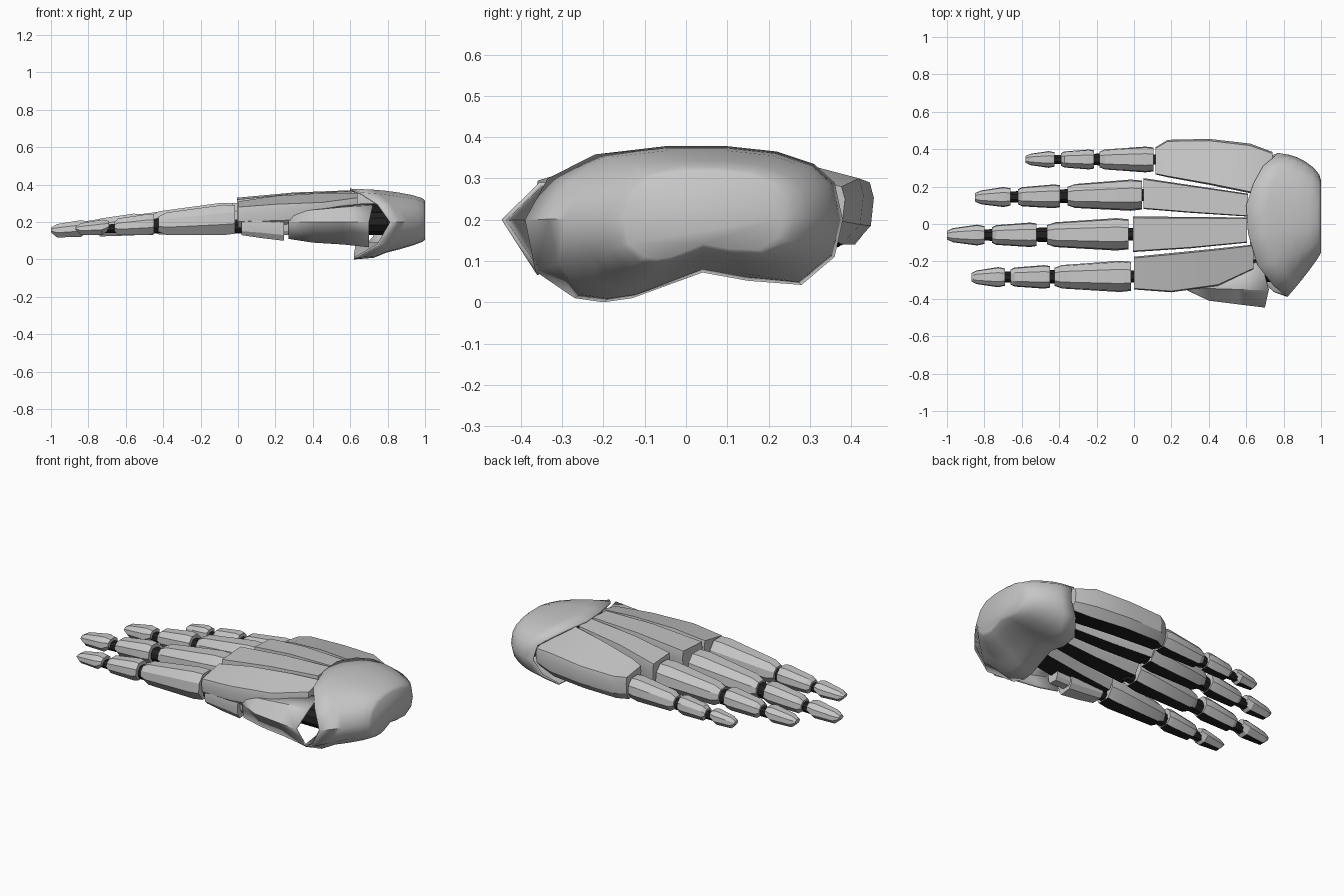
import bpy, bmesh, math


def material(name, value):
    m = bpy.data.materials.new(name)
    m.diffuse_color = (value, value, value, 1)
    return m


GREY = material("light_grey", 0.57)
DARK = material("black_joint", 0.015)


def loft(name, rings, closed=True, caps=(True, True), mats=(GREY,), dark_under=False,
         angle=25, shell=0):
    """Skin a row of equal-length point rings into one object."""
    bm = bmesh.new()
    vs = [[bm.verts.new(p) for p in r] for r in rings]
    n = len(rings[0])
    for a, b in zip(vs, vs[1:]):
        for i in range(n if closed else n - 1):
            j = (i + 1) % n
            bm.faces.new((a[i], a[j], b[j], b[i]))
    if caps[0]:
        bm.faces.new(vs[0])
    if caps[1]:
        bm.faces.new(vs[-1])
    bmesh.ops.recalc_face_normals(bm, faces=bm.faces)
    bm.normal_update()
    if dark_under:
        for f in bm.faces:
            if f.normal.z < -0.8:
                f.material_index = 1
    me = bpy.data.meshes.new(name)
    bm.to_mesh(me)
    bm.free()
    for m in mats:
        me.materials.append(m)
    ob = bpy.data.objects.new(name, me)
    bpy.context.collection.objects.link(ob)
    if shell:
        mod = ob.modifiers.new("thickness", 'SOLIDIFY')
        mod.thickness = shell
        mod.offset = -1
    bpy.ops.object.select_all(action='DESELECT')
    ob.select_set(True)
    bpy.context.view_layer.objects.active = ob
    bpy.ops.object.shade_smooth_by_angle(angle=math.radians(angle))
    return ob


def finger_ring(x, y, w, z0, z1, base=0.5):
    """Eight-sided finger section: flat top, bevelled shoulders, narrow base."""
    h = z1 - z0
    half = [(0.45, z1), (0.92, z1 - 0.28 * h), (1.0, z0 + 0.35 * h), (base, z0)]
    pts = half + [(-a, z) for a, z in reversed(half)]
    return [(x, y + a * w, z) for a, z in pts]


def block(name, x0, x1, y, w, z0, z1):
    return loft(name, [finger_ring(x0, y, w, z0, z1), finger_ring(x1, y, w, z0, z1)],
                mats=(DARK,))


def finger(name, y0, y1, xs, w, base, tip, root):
    """xs: tip segment, middle segment, root segment (start, end each)."""
    xa, xb = xs[0], xs[5]

    def ring(x, wide=1.0, drop=0.0, lift=0.0, narrow=0.5):
        k = (x - xa) / (xb - xa)
        top = tip[1] + (base[1] - tip[1]) * k
        bot = tip[0] + (base[0] - tip[0]) * k
        half = w * (0.50 + 0.50 * k)
        return finger_ring(x, y0 + (y1 - y0) * k, half * wide, bot + lift, top - drop, narrow)

    for i, part in enumerate(("tip", "middle", "root")):
        s, e = xs[2 * i], xs[2 * i + 1]
        d = e - s
        if i == 0:
            rings = [ring(s, 0.55, 0.02, 0.03, 0.4), ring(s + 0.16 * d, 0.88, 0.005, 0.002, 0.4),
                     ring(s + 0.8 * d, 1.15, 0, 0, 0.42), ring(e, 0.95, 0.012, 0.03, 0.4)]
        else:
            rings = [ring(s, 0.8, 0.02, 0.02), ring(s + 0.1 * d, 1.0, 0.004),
                     ring(s + 0.85 * d, 1.08), ring(e, 0.97, 0.008, 0.008)]
        loft(f"{name}_{part}", rings, mats=(GREY, DARK), dark_under=True)
    # dark hinges between the segments and at the knuckle
    for i, (s, e) in enumerate(((xs[1], xs[2]), (xs[3], xs[4]), (xs[5], root))):
        s, e = s - 0.02, e + 0.02
        wide, drop = (0.6, 0.03) if i < 2 else (0.4, 0.10)
        r = [ring(s, wide, drop, 0.012), ring(e, wide, drop, 0.012)]
        loft(f"{name}_hinge_{i + 1}", r, mats=(DARK,))


# Fingers, from the shortest at +y to the one at -y
finger("little_finger", 0.345, 0.345, (-0.58, -0.425, -0.39, -0.215, -0.185, 0.105), 0.066,
       (0.14, 0.275), (0.13, 0.20), 0.12)
finger("ring_finger", 0.142, 0.155, (-0.85, -0.66, -0.62, -0.395, -0.355, 0.042), 0.080,
       (0.15, 0.31), (0.13, 0.205), 0.06)
finger("middle_finger", -0.06, -0.055, (-1.0, -0.80, -0.76, -0.52, -0.465, -0.03), 0.083,
       (0.145, 0.31), (0.115, 0.19), 0.0)
finger("index_finger", -0.285, -0.28, (-0.87, -0.69, -0.66, -0.45, -0.425, -0.015), 0.080,
       (0.13, 0.30), (0.13, 0.195), 0.01)


def hand_ring(x, ya, yb, ta, tb, ba, bb):
    """Plate section between ya and yb with its own top and bottom at each side."""
    w = yb - ya
    return [(x, ya + 0.03 * w, ta), (x, yb - 0.04 * w, tb),
            (x, yb, tb - 0.25 * (tb - bb)), (x, yb - 0.03 * w, bb + 0.3 * (tb - bb)),
            (x, yb - 0.2 * w, bb), (x, ya + 0.2 * w, ba),
            (x, ya + 0.03 * w, ba + 0.3 * (ta - ba)), (x, ya, ta - 0.25 * (ta - ba))]


# Four long plates forming the back of the hand
plates = {
    "little_plate": [(0.115, 0.265, 0.41, 0.30, 0.28, 0.16, 0.14),
                     (0.18, 0.25, 0.45, 0.32, 0.285, 0.16, 0.14),
                     (0.40, 0.21, 0.455, 0.35, 0.29, 0.17, 0.14),
                     (0.62, 0.165, 0.43, 0.365, 0.30, 0.18, 0.14),
                     (0.74, 0.18, 0.385, 0.33, 0.28, 0.20, 0.16)],
    "ring_plate": [(0.052, 0.08, 0.245, 0.325, 0.315, 0.17, 0.17),
                   (0.30, 0.06, 0.208, 0.355, 0.35, 0.18, 0.18),
                   (0.61, 0.04, 0.162, 0.37, 0.365, 0.20, 0.20)],
    "middle_plate": [(-0.005, -0.15, 0.04, 0.32, 0.33, 0.17, 0.17),
                     (0.30, -0.13, 0.038, 0.352, 0.358, 0.18, 0.18),
                     (0.605, -0.10, 0.035, 0.365, 0.37, 0.20, 0.20)],
    "index_plate": [(0.0, -0.35, -0.175, 0.28, 0.31, 0.17, 0.17),
                    (0.20, -0.365, -0.155, 0.295, 0.34, 0.17, 0.18),
                    (0.45, -0.33, -0.13, 0.305, 0.355, 0.18, 0.19),
                    (0.64, -0.24, -0.11, 0.33, 0.355, 0.20, 0.20)],
}
for name, rows in plates.items():
    loft(name, [hand_ring(*r) for r in rows], mats=(GREY, DARK), dark_under=True)

# Small palm piece below the index plate, with its link to the side guard
loft("palm_pad", [hand_ring(0.02, -0.35, -0.24, 0.20, 0.21, 0.13, 0.13),
                  hand_ring(0.12, -0.355, -0.24, 0.21, 0.21, 0.115, 0.12),
                  hand_ring(0.245, -0.355, -0.24, 0.20, 0.20, 0.10, 0.11)])
loft("palm_link", [hand_ring(0.23, -0.33, -0.25, 0.20, 0.20, 0.13, 0.13),
                   hand_ring(0.34, -0.33, -0.25, 0.20, 0.20, 0.13, 0.13)])

# Folded side guard where a thumb would attach: (x, y, z) per profile point
guard = [[(0.27, -0.28, 0.25), (0.27, -0.33, 0.245), (0.27, -0.348, 0.20), (0.27, -0.33, 0.11)],
         [(0.40, -0.27, 0.27), (0.40, -0.345, 0.265), (0.40, -0.41, 0.20), (0.40, -0.34, 0.09)],
         [(0.54, -0.23, 0.29), (0.56, -0.35, 0.28), (0.56, -0.43, 0.20), (0.56, -0.35, 0.08)],
         [(0.68, -0.20, 0.30), (0.72, -0.355, 0.29), (0.70, -0.447, 0.20), (0.70, -0.36, 0.065)]]
loft("thumb_guard", guard, closed=False, caps=(False, False), shell=0.012)
block("thumb_socket", 0.55, 0.80, -0.25, 0.06, 0.15, 0.25)
block("wrist_core", 0.68, 0.88, 0.04, 0.27, 0.13, 0.30)

# Wrist cap: kidney-shaped rim (y, z, x) shrinking to a flat end
rim = [(-0.39, 0.20, 0.82), (-0.335, 0.30, 0.75), (-0.22, 0.358, 0.66), (-0.05, 0.378, 0.61),
       (0.10, 0.378, 0.60), (0.22, 0.365, 0.64), (0.31, 0.335, 0.69), (0.36, 0.29, 0.75),
       (0.38, 0.20, 0.77), (0.36, 0.11, 0.72), (0.28, 0.042, 0.66), (0.15, 0.052, 0.63),
       (0.04, 0.072, 0.63), (-0.13, 0.010, 0.62), (-0.20, 0.0, 0.62), (-0.27, 0.010, 0.64),
       (-0.365, 0.075, 0.75)]
cap = []
for t, s in ((0, 0), (0.28, 0.05), (0.45, 0.13), (0.65, 0.29), (0.84, 0.52), (0.96, 0.77), (1, 1)):
    ring = []
    for y, z, x in rim:
        # the -y side and the underside taper straight, the rest bulges
        straight = 0.85 if y < -0.3 else 0.4 if y < -0.2 else 0.1
        if z < 0.05 and y > -0.3:
            straight = 0.65 if t > 0.3 else 0.15
        elif z < 0.1 and y > -0.3:
            straight = 0.3
        k = s + (t - s) * straight
        ey = 0.045 + (y - 0.045) * (0.45 if y < 0.045 else 0.56)
        ez = 0.21 + (z - 0.21) * (0.62 if z > 0.21 else 0.5)
        ring.append((x + (1 - x) * t, y + (ey - y) * k, z + (ez - z) * k))
    cap.append(ring)
loft("wrist_cap", cap, caps=(False, True), angle=60, shell=0.012)
